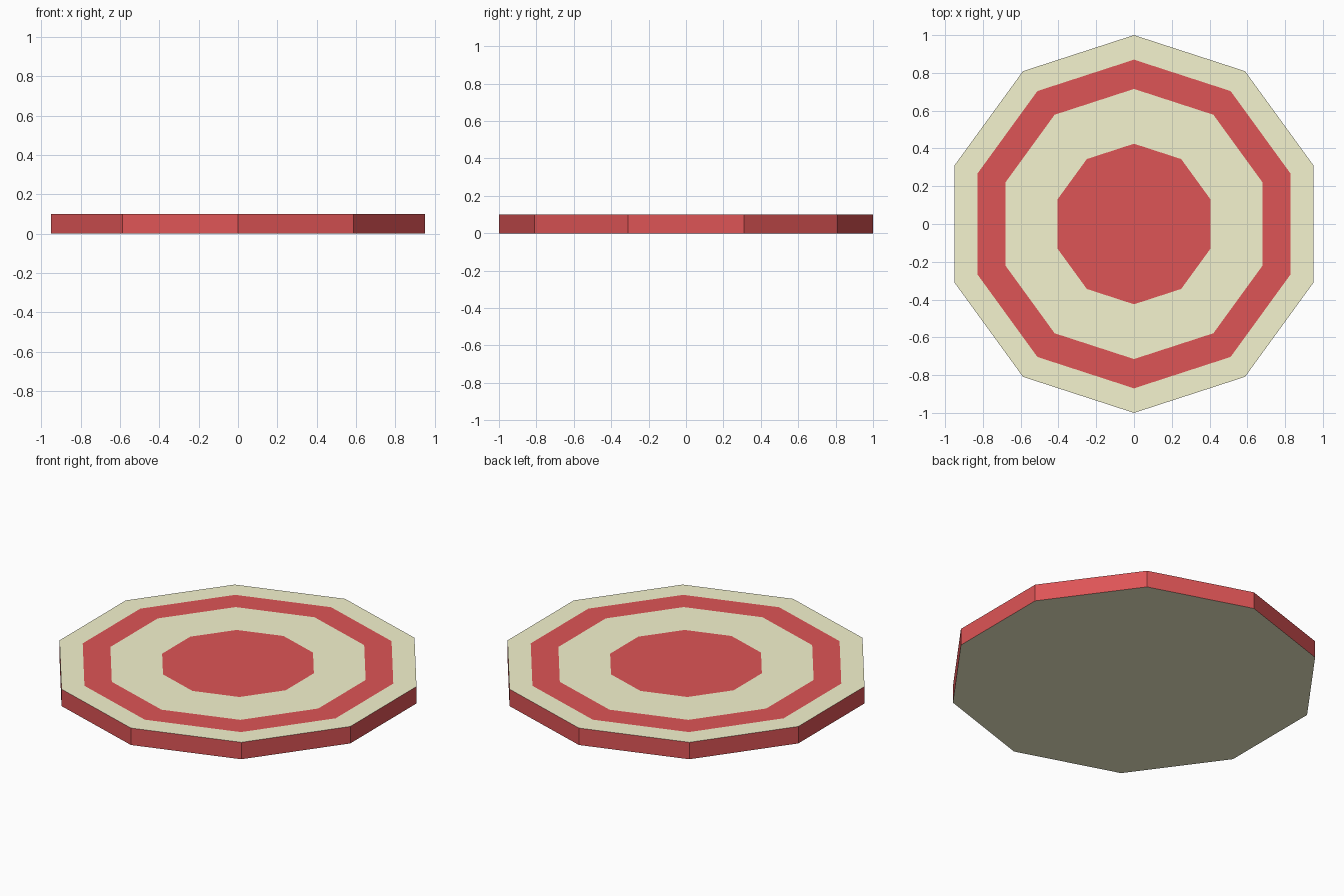
import bpy, bmesh, math

if "Cube" in bpy.data.objects:
    bpy.data.objects.remove(bpy.data.objects["Cube"])

SIDES = 10
HEIGHT = 0.1


def material(name, color):
    m = bpy.data.materials.new(name)
    m.diffuse_color = (*color, 1)
    m.use_nodes = True
    m.node_tree.nodes["Principled BSDF"].inputs["Base Color"].default_value = m.diffuse_color
    return m


cream = material("cream", (0.91, 0.90, 0.62))
red = material("red", (0.73, 0.09, 0.093))

bm = bmesh.new()


def ring(radius, z):
    # decagon with a corner on +y
    return [bm.verts.new((radius * math.sin(-math.tau * i / SIDES),
                          radius * math.cos(math.tau * i / SIDES), z))
            for i in range(SIDES)]


def band(a, b, mat):
    for i in range(SIDES):
        j = (i + 1) % SIDES
        bm.faces.new((a[i], a[j], b[j], b[i])).material_index = mat


# Underside and rim
base = ring(1.0, 0)
bm.faces.new(base[::-1]).material_index = 0
outer = ring(1.0, HEIGHT)
band(base, outer, 1)

# Flush concentric bands on the top face, from the rim inwards
for radius, mat in ((0.87, 0), (0.715, 1), (0.425, 0)):
    inner = ring(radius, HEIGHT)
    band(outer, inner, mat)
    outer = inner

# Bullseye
bm.faces.new(outer).material_index = 1

mesh = bpy.data.meshes.new("target_disc")
bm.to_mesh(mesh)
bm.free()
mesh.materials.append(cream)
mesh.materials.append(red)
disc = bpy.data.objects.new("target_disc", mesh)
bpy.context.collection.objects.link(disc)
